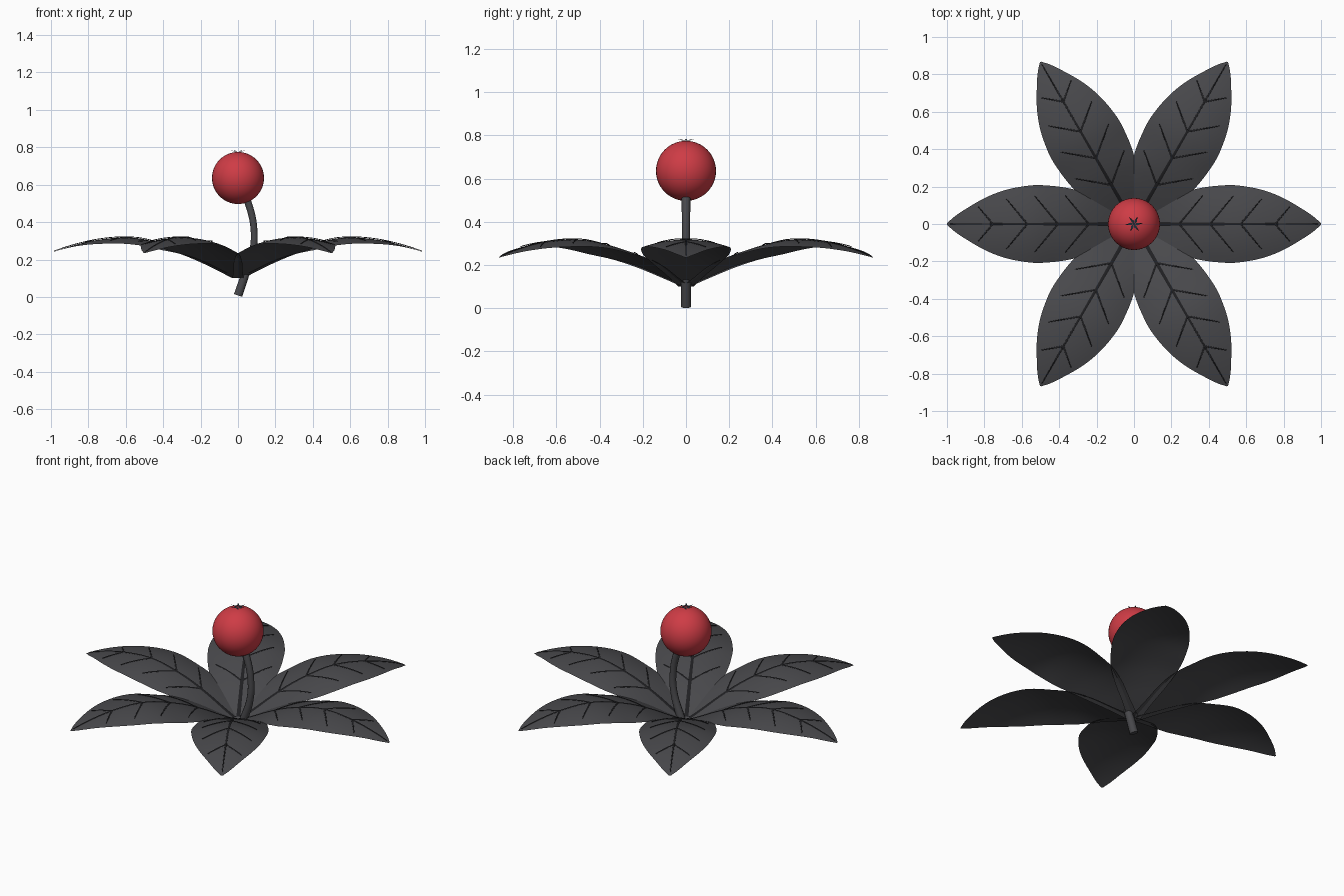
import bpy, bmesh, math
from mathutils import Vector, Matrix

if "Cube" in bpy.data.objects:
    bpy.data.objects.remove(bpy.data.objects["Cube"])


def material(name, rgb):
    m = bpy.data.materials.new(name)
    m.diffuse_color = (*rgb, 1)
    m.use_nodes = True
    m.node_tree.nodes["Principled BSDF"].inputs["Base Color"].default_value = m.diffuse_color
    return m


LEAF = material("charcoal leaf", (0.066, 0.066, 0.072))
VEIN = material("dark vein", (0.014, 0.014, 0.016))
RED = material("berry red", (0.62, 0.045, 0.06))
CROWN = material("slate crown", (0.014, 0.024, 0.034))

# Leaf profile: distance from centre, half width, midrib height
PROFILE = [(0.0, 0.035, 0.10), (0.1, 0.085, 0.15), (0.2, 0.14, 0.203),
           (0.33, 0.187, 0.26), (0.5, 0.208, 0.308), (0.6, 0.20, 0.318),
           (0.7, 0.178, 0.312), (0.8, 0.138, 0.296), (0.9, 0.08, 0.27),
           (0.96, 0.04, 0.25), (1.0, 0.004, 0.235)]


def sample(r, k):
    """Smooth interpolation of one profile column."""
    P = PROFILE
    r = min(max(r, 0), 1)
    i = next(j for j in range(len(P) - 1) if r <= P[j + 1][0])

    def slope(j):
        a, b = max(j - 1, 0), min(j + 1, len(P) - 1)
        return (P[b][k] - P[a][k]) / (P[b][0] - P[a][0])
    h = P[i + 1][0] - P[i][0]
    t = (r - P[i][0]) / h
    return ((2*t**3 - 3*t**2 + 1) * P[i][k] + (t**3 - 2*t**2 + t) * h * slope(i)
            + (3*t**2 - 2*t**3) * P[i + 1][k] + (t**3 - t**2) * h * slope(i + 1))


def surface(r, s, lift=0.0):
    """Point on the arched leaf, s is the sideways offset."""
    droop = 0.85 * s * s * min(1, r / 0.4)
    return Vector((r, s, sample(r, 2) - droop + lift))


def grid(bm, rows, mat):
    vs = [[bm.verts.new(p) for p in row] for row in rows]
    for a, b in zip(vs, vs[1:]):
        for j in range(len(a) - 1):
            f = bm.faces.new((a[j], b[j], b[j + 1], a[j + 1]))
            f.material_index = mat
            f.smooth = True


def finish(bm, name, mats):
    me = bpy.data.meshes.new(name)
    bm.to_mesh(me)
    bm.free()
    for m in mats:
        me.materials.append(m)
    ob = bpy.data.objects.new(name, me)
    bpy.context.collection.objects.link(ob)
    return ob


def ribbon(bm, start, end, w0, w1, n=12):
    """Tapered vein strip lying just above the leaf."""
    a, b = Vector(start), Vector(end)
    d = (b - a).normalized()
    side = Vector((-d.y, d.x))
    rows = []
    for i in range(n + 1):
        t = i / n
        c, w = a.lerp(b, t), w0 + (w1 - w0) * t
        rows.append([surface(*(c + side * w * k), lift)
                     for k, lift in ((-1, 0.002), (0, 0.006), (1, 0.002))])
    grid(bm, rows, 1)


# One leaf blade with a midrib and four pairs of side veins
bm = bmesh.new()
rows = []
for i in range(33):
    r = i / 32
    w = sample(r, 1)
    rows.append([surface(r, w * j / 6) for j in range(-6, 7)])
grid(bm, rows, 0)
ribbon(bm, (0.02, 0), (0.985, 0), 0.011, 0.002, 32)
for r, length in ((0.24, 0.20), (0.405, 0.195), (0.57, 0.175), (0.755, 0.12)):
    for sgn in (-1, 1):
        a = math.radians(50)
        ribbon(bm, (r, 0), (r + length * math.cos(a), sgn * length * math.sin(a)),
               0.005, 0.002)
leaf = finish(bm, "leaf_1", [LEAF, VEIN])

# Six leaves around the stem
for i in range(1, 6):
    ob = bpy.data.objects.new("leaf_%d" % (i + 1), leaf.data)
    ob.rotation_euler.z = math.radians(60 * i)
    bpy.context.collection.objects.link(ob)

# Curved stem
cu = bpy.data.curves.new("stem", 'CURVE')
cu.dimensions = '3D'
cu.bevel_depth = 0.021
cu.bevel_resolution = 3
cu.use_fill_caps = True
sp = cu.splines.new('BEZIER')
path = [(0.0, 0.008, 1.15), (0.035, 0.11, 1.1), (0.078, 0.24, 0.95),
        (0.086, 0.35, 0.9), (0.062, 0.48, 0.95), (0.02, 0.58, 1.0)]
sp.bezier_points.add(len(path) - 1)
for p, (x, z, rad) in zip(sp.bezier_points, path):
    p.co = (x, 0, z)
    p.radius = rad
    p.handle_left_type = p.handle_right_type = 'AUTO'
cu.materials.append(LEAF)
stem = bpy.data.objects.new("stem", cu)
bpy.context.collection.objects.link(stem)

# Round berry
bm = bmesh.new()
bmesh.ops.create_uvsphere(bm, u_segments=40, v_segments=24, radius=0.139,
                          matrix=Matrix.Translation((0, 0, 0.636)))
for f in bm.faces:
    f.smooth = True
finish(bm, "berry", [RED])

# Six-pointed crown of slim curled sepals on top of the berry
bm = bmesh.new()
for i in range(6):
    rot = Matrix.Rotation(math.radians(60 * i), 3, 'Z')
    pts = [(0, 0, 0.777), (0.016, -0.008, 0.777), (0.046, 0.004, 0.784),
           (0.018, 0.006, 0.778)]
    bm.faces.new([bm.verts.new(rot @ Vector(p)) for p in pts])
finish(bm, "berry_crown", [CROWN])
